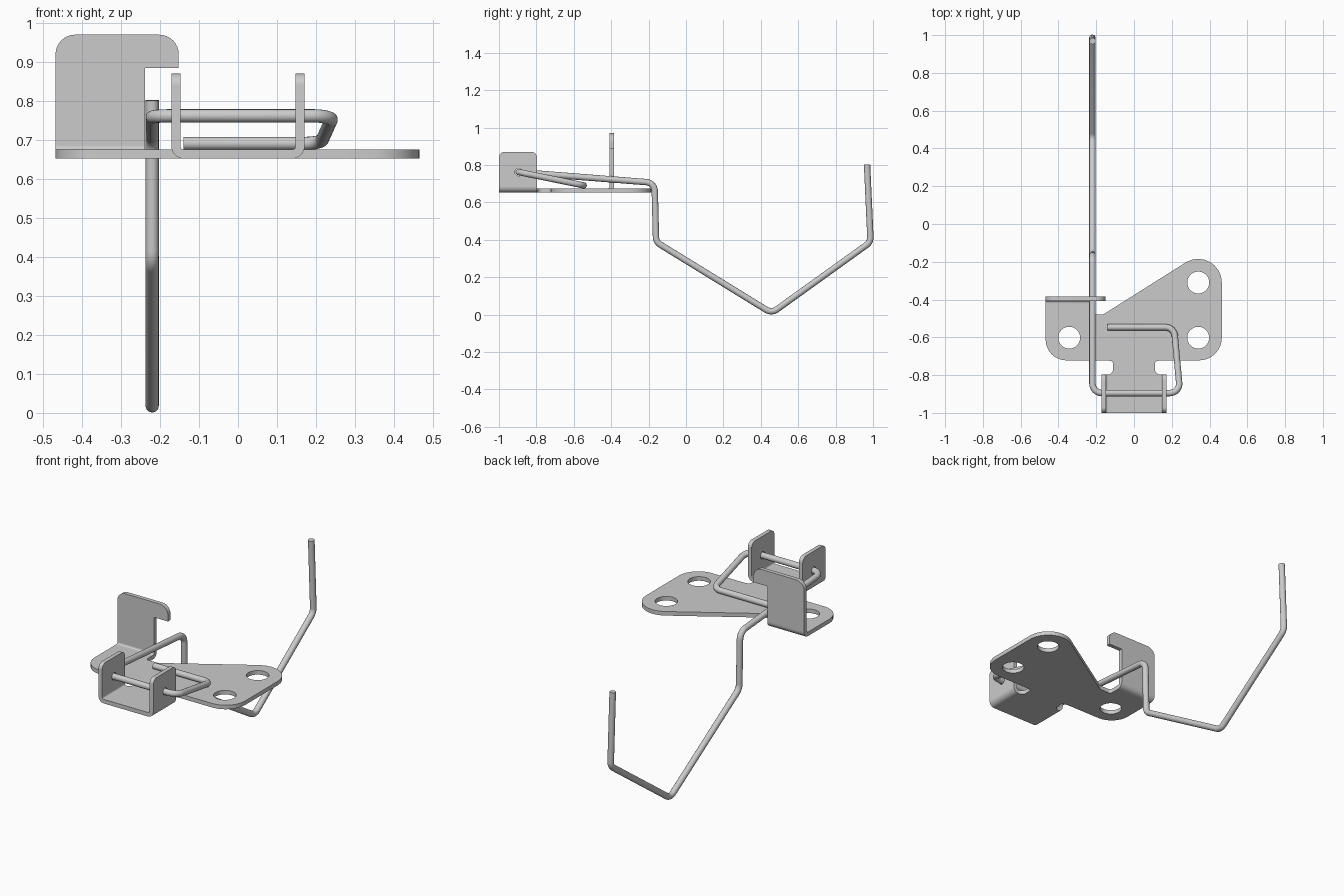
import bpy, bmesh, math
from mathutils import Vector

if "Cube" in bpy.data.objects:
    bpy.data.objects.remove(bpy.data.objects["Cube"])

T = 0.023            # sheet thickness
Z0 = 0.652           # underside of plate
ZB = 0.69            # height where bends become upright walls


def rounded(pts, closed=True, n=8):
    """Points (..., radius) -> list of 3D vectors with filleted corners."""
    P = [Vector(p[:-1]).to_3d() for p in pts]
    out = []
    for i, p in enumerate(P):
        r = pts[i][-1]
        if r == 0 or (not closed and i in (0, len(P) - 1)):
            out.append(p)
            continue
        u = (P[i - 1] - p).normalized()
        v = (P[(i + 1) % len(P)] - p).normalized()
        half = u.angle(v) / 2
        c = p + (u + v).normalized() * r / math.sin(half)
        d = r / math.tan(half)
        a, b = (p + u * d - c).normalized(), (p + v * d - c).normalized()
        out += [c + a.slerp(b, k / n) * r for k in range(n + 1)]
    return out


def circle(x, y, r, n=40):
    return [Vector((x + r * math.cos(2 * math.pi * k / n),
                    y + r * math.sin(2 * math.pi * k / n), 0)) for k in range(n)]


def curve_mesh(name, loops, closed, remap=None, **props):
    """Build a curve, turn it into a clean smooth-shaded mesh object."""
    cu = bpy.data.curves.new(name, 'CURVE')
    for key, val in props.items():
        setattr(cu, key, val)
    for loop in loops:
        s = cu.splines.new('POLY')
        s.points.add(len(loop) - 1)
        for pt, co in zip(s.points, loop):
            pt.co = (*co, 1)
        s.use_cyclic_u = closed
    tmp = bpy.data.objects.new(name + "_curve", cu)
    bpy.context.collection.objects.link(tmp)
    dg = bpy.context.evaluated_depsgraph_get()
    me = bpy.data.meshes.new_from_object(tmp.evaluated_get(dg))
    bpy.data.objects.remove(tmp)
    bpy.data.curves.remove(cu)
    bm = bmesh.new()
    bm.from_mesh(me)
    if remap:
        for v in bm.verts:
            v.co = remap(v.co)
    bmesh.ops.remove_doubles(bm, verts=bm.verts, dist=1e-5)
    bmesh.ops.recalc_face_normals(bm, faces=bm.faces)
    bm.to_mesh(me)
    bm.free()
    ob = bpy.data.objects.new(name, me)
    bpy.context.collection.objects.link(ob)
    bpy.ops.object.select_all(action='DESELECT')
    ob.select_set(True)
    bpy.context.view_layer.objects.active = ob
    bpy.ops.object.shade_smooth_by_angle(angle=math.radians(35))
    return ob


MAPS = {'XY': lambda c, o: Vector((c.x, c.y, c.z + o)),
        'XZ': lambda c, o: Vector((c.x, c.z + o, c.y)),
        'YZ': lambda c, o: Vector((c.z + o, c.x, c.y))}


def sheet(name, plane, lo, hi, outline, holes=()):
    """Extrude a filleted outline with holes between lo and hi along the plane normal."""
    mid = (lo + hi) / 2
    return curve_mesh(name, [rounded(outline)] + [circle(*h) for h in holes], True,
                      lambda c: MAPS[plane](c, mid),
                      dimensions='2D', fill_mode='BOTH', extrude=(hi - lo) / 2)


def bend(name, plane, lo, hi, start, end):
    """Rounded L profile joining the flat plate (start) to a wall whose outside is at end."""
    s = 1 if end > start else -1
    sheet(name, plane, lo, hi, [
        (start, Z0, 0), (end, Z0, 0.033), (end, ZB, 0),
        (end - s * T, ZB, 0), (end - s * T, Z0 + T, 0.01), (start, Z0 + T, 0)])


# flat mounting plate with three screw holes and bend reliefs
sheet("mounting_plate", 'XY', Z0, Z0 + T, [
    (-0.468, -0.435, 0), (-0.468, -0.722, 0.11), (-0.14, -0.722, 0.008),
    (-0.11, -0.728, 0.015), (-0.11, -0.797, 0.03), (-0.135, -0.797, 0),
    (-0.135, -1.0, 0), (0.135, -1.0, 0),
    (0.135, -0.797, 0), (0.11, -0.797, 0.03), (0.11, -0.728, 0.015),
    (0.14, -0.722, 0.008), (0.465, -0.722, 0.12), (0.465, -0.083, 0.125),
    (-0.165, -0.48, 0.04), (-0.238, -0.48, 0.015), (-0.238, -0.435, 0)],
    [(-0.343, -0.602, 0.058), (0.34, -0.602, 0.058), (0.34, -0.31, 0.058)])

# upright hooked catch at the back left
bend("catch_bend", 'YZ', -0.468, -0.238, -0.435, -0.385)
sheet("catch_flange", 'XZ', -0.385 - T, -0.385, [
    (-0.468, ZB, 0), (-0.238, ZB, 0), (-0.238, 0.885, 0),
    (-0.152, 0.885, 0), (-0.152, 0.97, 0.05), (-0.468, 0.97, 0.05)])

# pair of pivot ears at the front
for side, s in (("left", -1), ("right", 1)):
    bend(side + "_ear_bend", 'XZ', -1.0, -0.797, s * 0.135, s * 0.171)
    lo, hi = sorted((s * 0.171, s * (0.171 - T)))
    sheet(side + "_pivot_ear", 'YZ', lo, hi, [
        (-1.0, ZB, 0), (-0.797, ZB, 0), (-0.797, 0.87, 0.03), (-1.0, 0.87, 0.03)],
        [(-0.895, 0.762, 0.02)])

# bent wire lever
R = 0.05
wire = [(-0.14, -0.547, 0.691, 0), (0.212, -0.547, 0.691, R),
        (0.244, -0.895, 0.762, R), (-0.22, -0.895, 0.762, R),
        (-0.22, -0.168, 0.705, R), (-0.22, -0.16, 0.388, R),
        (-0.22, 0.458, 0.008, R), (-0.22, 0.987, 0.388, R),
        (-0.22, 0.968, 0.802, 0)]
curve_mesh("wire_lever", [rounded(wire, closed=False)], False,
           dimensions='3D', fill_mode='FULL', bevel_depth=0.017,
           bevel_resolution=6, use_fill_caps=True)
